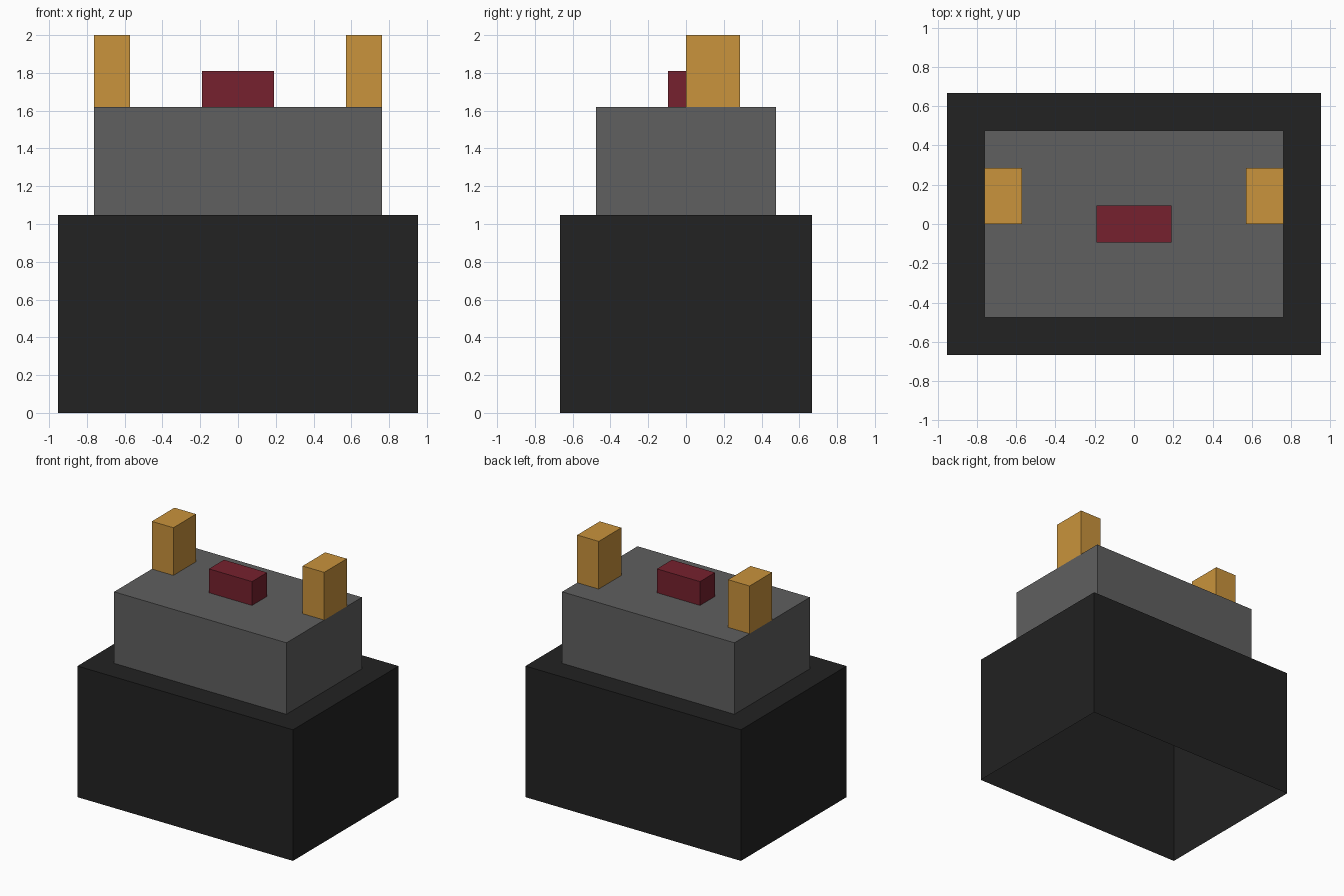
import bpy, bmesh

if "Cube" in bpy.data.objects:
    bpy.data.objects.remove(bpy.data.objects["Cube"])

U = 2 / 21  # the model sits on a 21-unit-high block grid


def material(name, rgb):
    m = bpy.data.materials.new(name)
    m.diffuse_color = (*rgb, 1)
    m.use_nodes = True
    m.node_tree.nodes["Principled BSDF"].inputs["Base Color"].default_value = m.diffuse_color
    return m


def open_box(name, x, y, z, mat):
    """Box shell from (min, max) ranges in grid units, without an underside."""
    bm = bmesh.new()
    bmesh.ops.create_cube(bm, size=1)
    for v in bm.verts:
        v.co = [U * (r[0] if c < 0 else r[1]) for c, r in zip(v.co, (x, y, z))]
    bm.normal_update()
    under = [f for f in bm.faces if f.normal.z < -0.5]
    bmesh.ops.delete(bm, geom=under, context='FACES')
    me = bpy.data.meshes.new(name)
    bm.to_mesh(me)
    bm.free()
    me.materials.append(mat)
    ob = bpy.data.objects.new(name, me)
    bpy.context.collection.objects.link(ob)
    return ob


black = material("black", (0.0160, 0.0160, 0.0160))
grey = material("grey", (0.116, 0.116, 0.116))
gold = material("gold", (0.585, 0.292, 0.045))
red = material("dark red", (0.180, 0.0152, 0.0273))

# Hollow base and stepped upper block
open_box("base", (-10, 10), (-7, 7), (0, 11), black)
open_box("upper_block", (-8, 8), (-5, 5), (11, 17), grey)

# Red block in the middle of the top
open_box("centre_block", (-2, 2), (-1, 1), (17, 19), red)

# Pair of gold posts
open_box("left_post", (-8, -6), (0, 3), (17, 21), gold)
open_box("right_post", (6, 8), (0, 3), (17, 21), gold)
